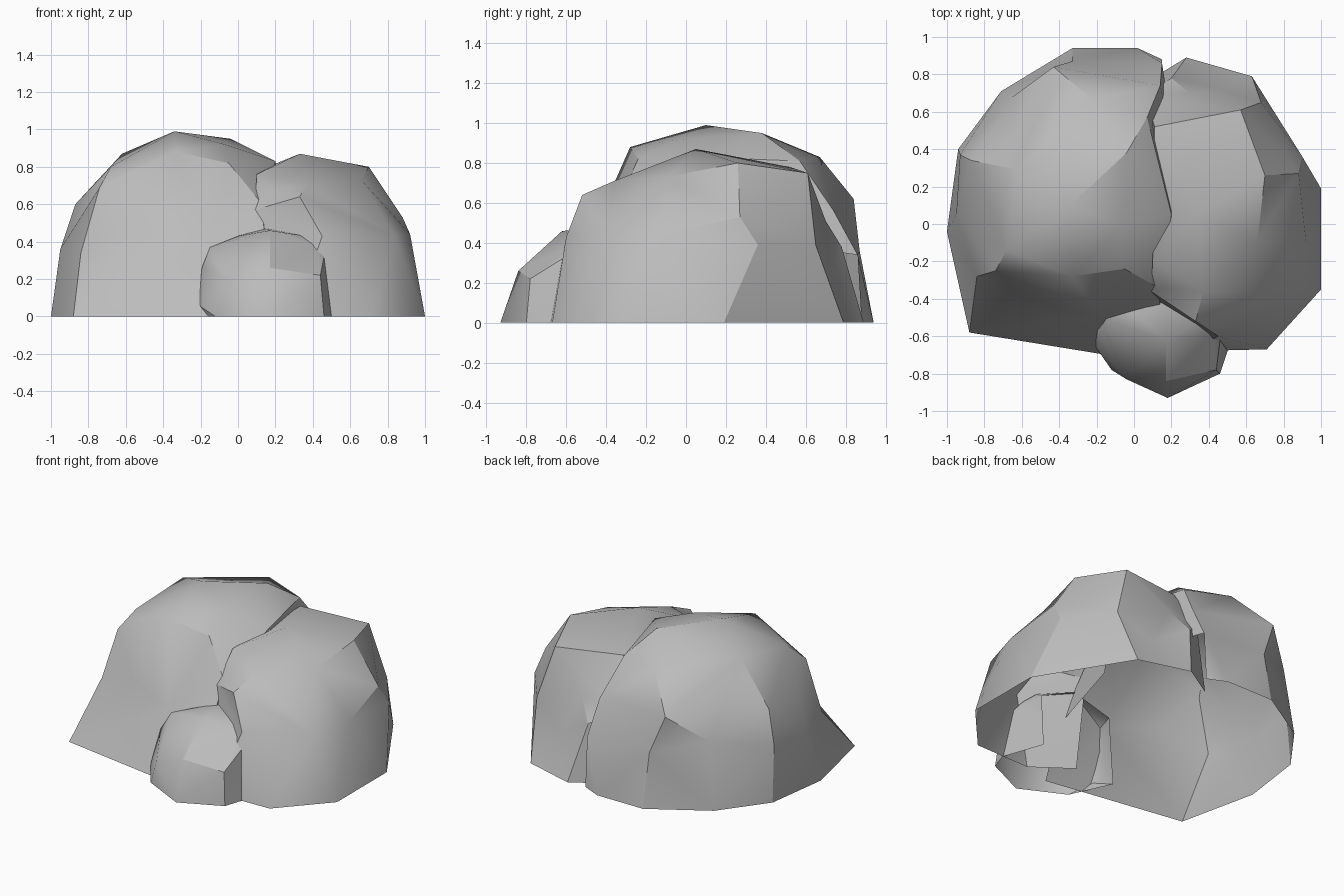
import bpy
import bmesh
import math
from mathutils import Vector

cube = bpy.data.objects.get("Cube")
if cube:
    bpy.data.objects.remove(cube, do_unlink=True)

stone = bpy.data.materials.new("grey stone")
stone.use_nodes = True
STONE_COLOUR = (0.5, 0.5, 0.5, 1)
stone.diffuse_color = STONE_COLOUR
stone.node_tree.nodes["Principled BSDF"].inputs["Base Color"].default_value = STONE_COLOUR


def boulder(name, centre, buried_side, footprint, corners):
    """Faceted shell through a ground outline and upper corners.

    The corners are joined as seen from the centre, so dents are kept.
    The shell is open below and where its wall is buried in a neighbour.
    """
    bm = bmesh.new()
    centre = Vector(centre)
    targets = {}
    for point in [(x, y, 0) for x, y in footprint] + corners:
        point = Vector(point)
        vert = bm.verts.new((point - centre).normalized())
        targets[vert] = point
    bmesh.ops.convex_hull(bm, input=bm.verts[:])
    for vert, point in targets.items():
        vert.co = point

    # Merge nearly level triangles into broad facets
    bmesh.ops.recalc_face_normals(bm, faces=bm.faces[:])
    bmesh.ops.dissolve_limit(bm, angle_limit=math.radians(4),
                             verts=bm.verts[:], edges=bm.edges[:])
    bm.normal_update()

    # Open the underside and the buried wall
    buried_side = Vector(buried_side)
    hidden = []
    for face in bm.faces:
        heights = [v.co.z for v in face.verts]
        buried = min(heights) < 0.001 and face.normal.dot(buried_side) > 0.75
        if max(heights) < 0.001 or buried:
            hidden.append(face)
    bmesh.ops.delete(bm, geom=hidden, context="FACES")

    mesh = bpy.data.meshes.new(name)
    bm.to_mesh(mesh)
    bm.free()
    mesh.materials.append(stone)
    rock = bpy.data.objects.new(name, mesh)
    bpy.context.collection.objects.link(rock)

    # Soft shading on gentle creases, sharp on steep ones
    bpy.ops.object.select_all(action="DESELECT")
    rock.select_set(True)
    bpy.context.view_layer.objects.active = rock
    bpy.ops.object.shade_smooth_by_angle(angle=math.radians(30))


# Tall boulder with the highest peak
boulder(
    "tall_boulder",
    centre=(-.35, .1, .3),
    buried_side=(1, 0, 0),
    footprint=[(-1, -.04), (-.94, .4), (-.71, .71), (-.33, .94), (.02, .94),
               (.15, .88), (.25, .3), (.2, -.4), (.1, -.74), (-.88, -.58)],
    corners=[
        # Front and outer flank
        (-.84, -.28, .34), (-.74, -.25, .69), (-.68, -.14, .8),
        (-.52, -.41, .47), (-.17, -.5, .38), (-.33, -.28, .88),
        (-.95, .05, .36), (-.93, .37, .38), (-.87, .34, .6),
        # Crown
        (-.62, .29, .87), (-.34, .1, .99), (-.04, .38, .95),
        (-.07, -.01, .92), (-.05, -.24, .82), (.2, .05, .83),
        # Wall inside the crevice
        (.15, -.54, .3), (.13, -.34, .6), (.24, 0, .4), (.22, .4, .4),
        # Back
        (-.65, .68, .45), (-.43, .84, .62), (-.23, .67, .83),
        (.07, .57, .81), (.14, .74, .56), (.15, .86, .34), (-.33, .87, .36),
    ],
)

# Broad boulder beside it
boulder(
    "side_boulder",
    centre=(.5, .05, .3),
    buried_side=(-1, 0, 0),
    footprint=[(.71, -.67), (1, -.35), (1, .19), (.63, .79),
               (.28, .89), (.05, .75), (.05, -.5), (.3, -.68), (.5, -.68)],
    corners=[
        # Crown
        (.33, .05, .87), (.7, .26, .8), (.57, .61, .75),
        (.11, .52, .78), (.1, -.2, .76), (.37, -.36, .71), (.66, -.09, .73),
        # Front
        (.33, -.52, .64), (.45, -.6, .43), (.84, -.39, .43),
        (.09, -.36, .57), (.18, -.34, .67),
        # Outer flank
        (.92, -.1, .44), (.88, .27, .53), (.9, .36, .39), (.68, .65, .39),
        # Hollow at the back
        (.3, .7, .51), (.46, .72, .23), (.2, .78, .38), (.06, .68, .5),
    ],
)

# Small boulder leaning on the front
boulder(
    "small_front_boulder",
    centre=(.15, -.6, .15),
    buried_side=(0, 1, 0),
    footprint=[(.18, -.93), (.46, -.8), (.5, -.68), (.4, -.4), (0, -.4),
               (-.25, -.5), (-.12, -.78)],
    corners=[
        # Front face
        (.17, -.84, .26), (.44, -.78, .22), (.46, -.62, .32),
        (-.04, -.83, .18), (-.21, -.65, .06),
        # Top
        (-.19, -.57, .27), (-.15, -.51, .37), (0, -.48, .43),
        (.17, -.62, .46), (.15, -.4, .47), (.36, -.52, .43), (.42, -.58, .38),
        # Back edge set into the neighbours
        (-.1, -.36, .36), (.4, -.42, .36),
    ],
)
